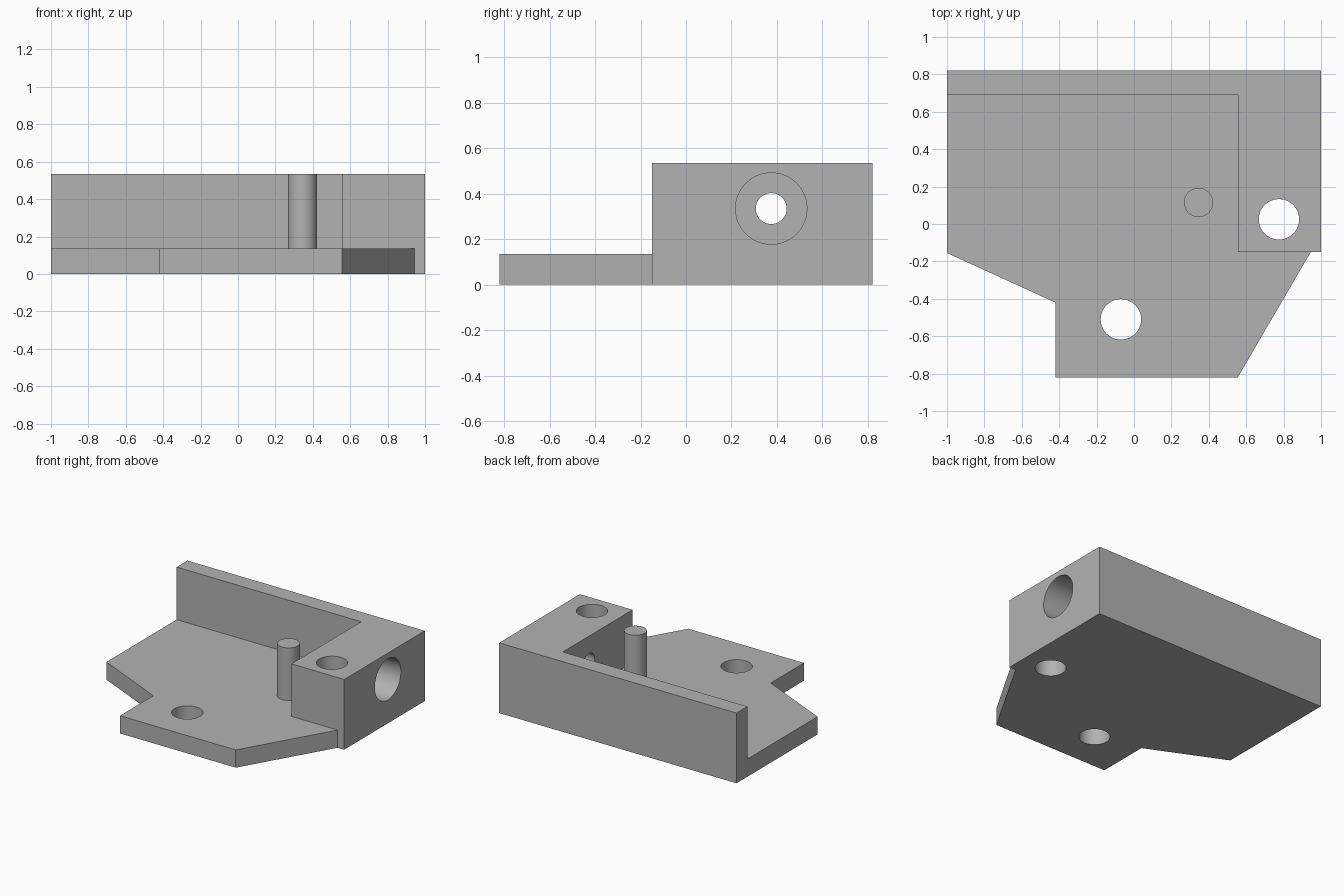
import bpy
import bmesh
import math

cube = bpy.data.objects.get("Cube")
if cube:
    bpy.data.objects.remove(cube, do_unlink=True)

GREY = (0.45, 0.45, 0.45, 1)
grey = bpy.data.materials.new("plain grey")
grey.use_nodes = True
grey.diffuse_color = GREY
grey.node_tree.nodes["Principled BSDF"].inputs["Base Color"].default_value = GREY

BASE, TOP = 0.135, 0.535


def prism(name, outline, z0, z1):
    """Extrude a flat outline from z0 up to z1."""
    bm = bmesh.new()
    face = bm.faces.new([bm.verts.new((x, y, z0)) for x, y in outline])
    result = bmesh.ops.extrude_face_region(bm, geom=[face])
    for v in result["geom"]:
        if isinstance(v, bmesh.types.BMVert):
            v.co.z = z1
    bmesh.ops.recalc_face_normals(bm, faces=bm.faces)
    mesh = bpy.data.meshes.new(name)
    bm.to_mesh(mesh)
    bm.free()
    obj = bpy.data.objects.new(name, mesh)
    bpy.context.collection.objects.link(obj)
    mesh.materials.append(grey)
    return obj


def cylinder(name, centre, radius, depth, along_x=False):
    turn = (0, math.pi / 2, 0) if along_x else (0, 0, 0)
    bpy.ops.mesh.primitive_cylinder_add(vertices=64, radius=radius, depth=depth,
                                        location=centre, rotation=turn)
    obj = bpy.context.object
    obj.name = name
    obj.data.materials.append(grey)
    return obj


def activate(obj):
    bpy.ops.object.select_all(action="DESELECT")
    obj.select_set(True)
    bpy.context.view_layer.objects.active = obj


def cut(target, cutter):
    """Subtract the cutter and discard it."""
    cutter.hide_render = True
    mod = target.modifiers.new("cut", "BOOLEAN")
    mod.operation = "DIFFERENCE"
    mod.solver = "EXACT"
    mod.object = cutter
    activate(target)
    bpy.ops.object.modifier_apply(modifier=mod.name)
    bpy.data.objects.remove(cutter, do_unlink=True)


# Full-height block with the plate outline
bracket = prism("bracket", [(-1, -0.155), (-0.42, -0.42), (-0.42, -0.82),
                            (0.555, -0.82), (0.945, -0.15), (1, -0.15),
                            (1, 0.82), (-1, 0.82)], 0, TOP)

# Clear the space above the plate, leaving back wall and side block
cut(bracket, prism("pocket_cutter", [(-1.2, -1), (1.2, -1), (1.2, -0.15),
                                     (0.555, -0.15), (0.555, 0.69),
                                     (-1.2, 0.69)], BASE, 1))

# Vertical screw holes
for x, y in [(-0.07, -0.51), (0.775, 0.025)]:
    cut(bracket, cylinder("hole_cutter", (x, y, 0.25), 0.108, 1.5))

# Sideways bore: narrow hole with a wide counterbore from the left side
cut(bracket, cylinder("bore_cutter", (0.8, 0.375, 0.335), 0.068, 0.8, True))
cut(bracket, cylinder("counterbore_cutter", (0.94, 0.375, 0.335), 0.157, 0.5, True))

# Upright pin, slightly sunk into the plate
pin = cylinder("pin", (0.345, 0.115, (TOP + BASE - 0.02) / 2), 0.078, TOP - BASE + 0.02)

for obj in (bracket, pin):
    activate(obj)
    bpy.ops.object.shade_smooth_by_angle(angle=math.radians(25))
